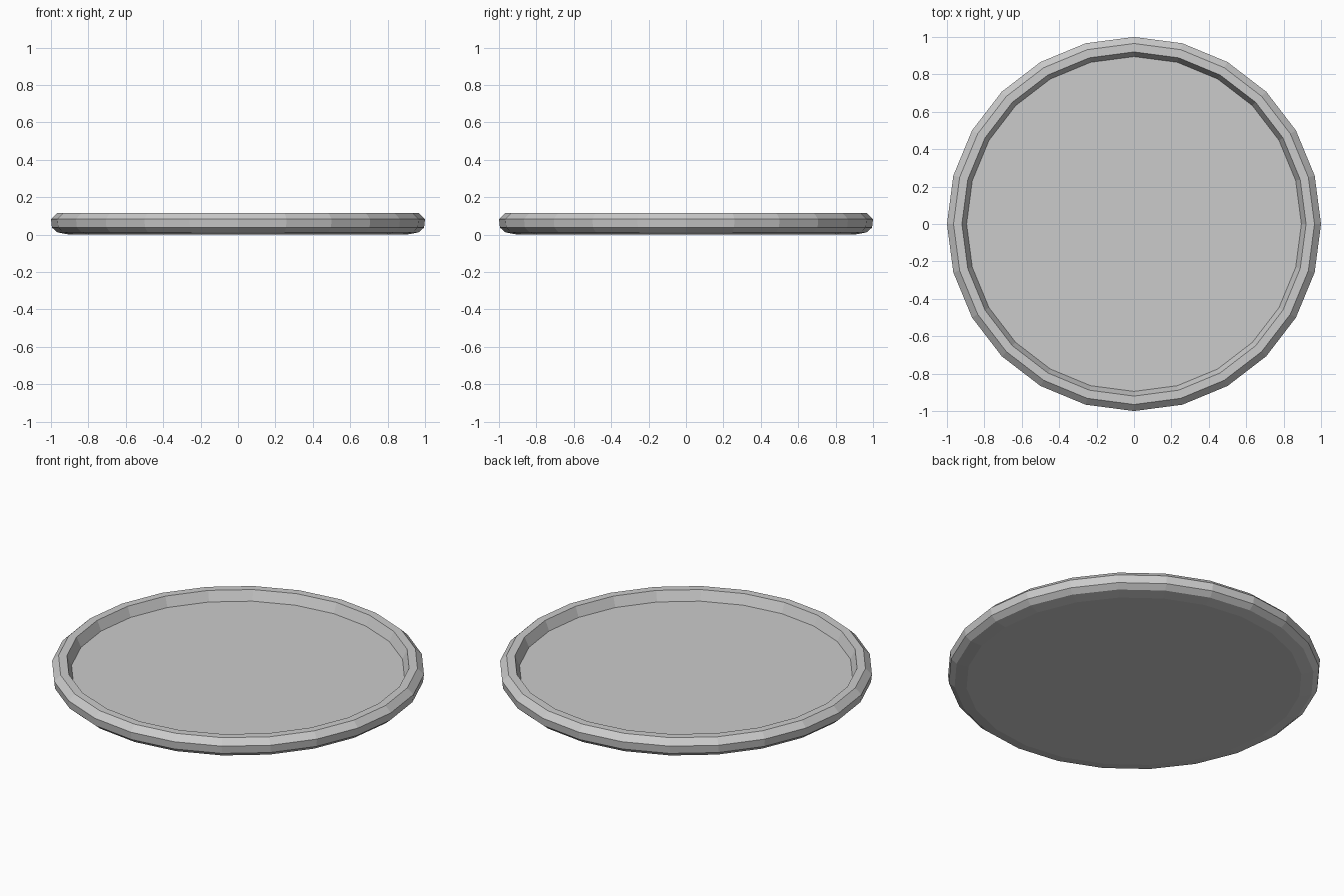
import bpy, bmesh
from math import cos, sin, tau

if "Cube" in bpy.data.objects:
    bpy.data.objects.remove(bpy.data.objects["Cube"])

SIDES = 24

# Plate cross-section (radius, height), from underside edge over the rim to the floor
profile = [
    (0.90, 0.0), (0.965, 0.012), (0.995, 0.038), (1.0, 0.083),
    (0.965, 0.117), (0.92, 0.117), (0.895, 0.06),
]

bm = bmesh.new()
rings = [[bm.verts.new((r * cos(tau * i / SIDES), r * sin(tau * i / SIDES), z))
          for i in range(SIDES)] for r, z in profile]

# Rim walls
for a, b in zip(rings, rings[1:]):
    for i in range(SIDES):
        j = (i + 1) % SIDES
        bm.faces.new((a[i], a[j], b[j], b[i]))

# Floor and underside as triangle fans
for ring, z, in ((rings[-1], 0.06), (rings[0], 0.0)):
    centre = bm.verts.new((0, 0, z))
    for i in range(SIDES):
        bm.faces.new((centre, ring[i], ring[(i + 1) % SIDES]))

bmesh.ops.recalc_face_normals(bm, faces=bm.faces)
mesh = bpy.data.meshes.new("plate")
bm.to_mesh(mesh)
bm.free()
plate = bpy.data.objects.new("plate", mesh)
bpy.context.collection.objects.link(plate)
